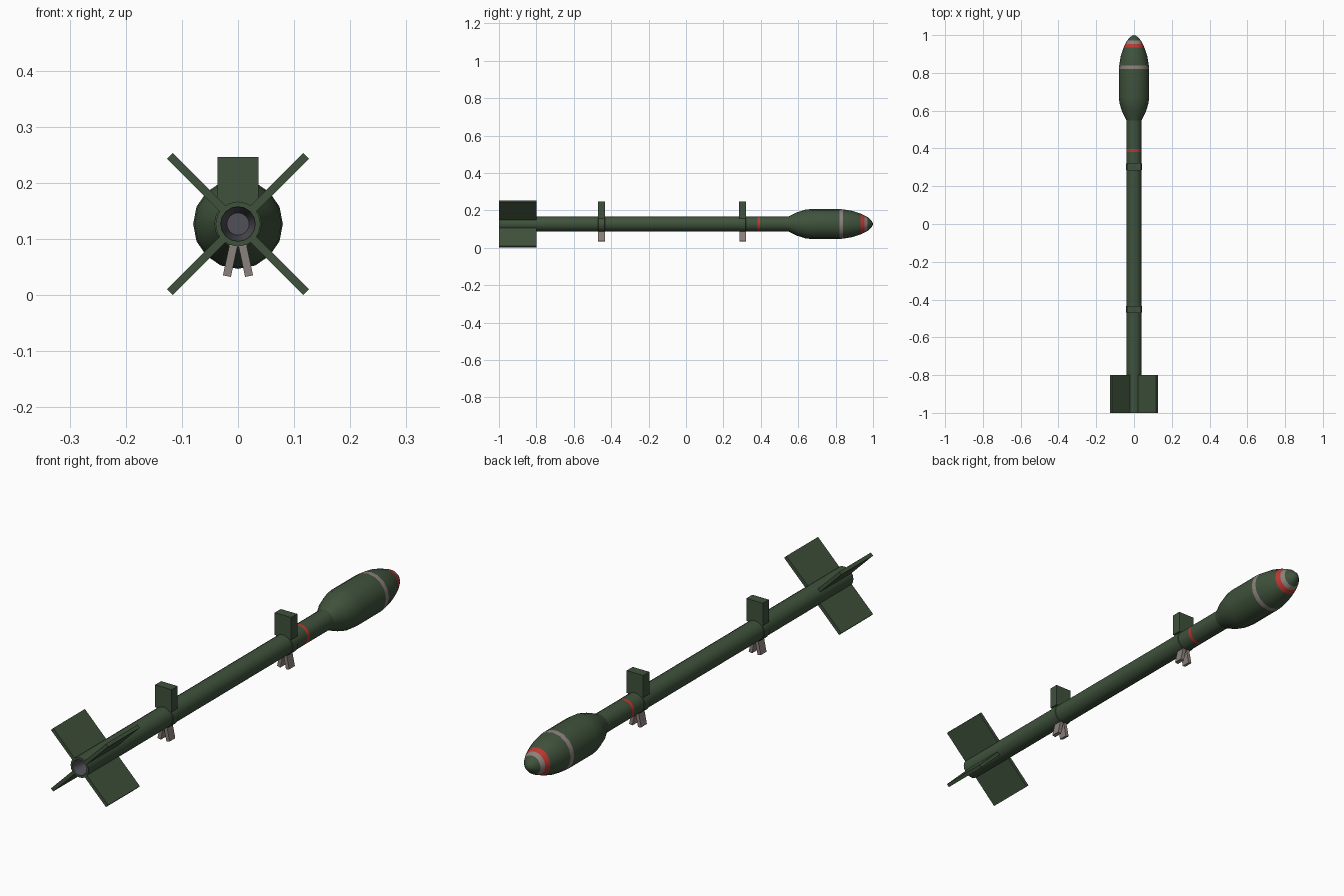
import bpy, bmesh
from math import cos, sin, pi, radians
from mathutils import Matrix, Vector

if "Cube" in bpy.data.objects:
    bpy.data.objects.remove(bpy.data.objects["Cube"])

AXIS_Z = 0.127
SIDES = 16


def material(name, rgb):
    m = bpy.data.materials.new(name)
    m.diffuse_color = (*rgb, 1)
    m.use_nodes = True
    m.node_tree.nodes["Principled BSDF"].inputs["Base Color"].default_value = m.diffuse_color
    return m


GREEN = material("olive_green", (0.05, 0.085, 0.045))
RED = material("red_band", (0.50, 0.04, 0.03))
PALE = material("pale_grey", (0.26, 0.22, 0.20))
DARK = material("dark_metal", (0.08, 0.08, 0.095))
MATS = [GREEN, RED, PALE, DARK]


def finish(name, bm, smooth=False):
    bmesh.ops.recalc_face_normals(bm, faces=bm.faces)
    me = bpy.data.meshes.new(name)
    bm.to_mesh(me)
    bm.free()
    for m in MATS:
        me.materials.append(m)
    ob = bpy.data.objects.new(name, me)
    bpy.context.collection.objects.link(ob)
    if smooth:
        bpy.ops.object.select_all(action='DESELECT')
        ob.select_set(True)
        bpy.context.view_layer.objects.active = ob
        bpy.ops.object.shade_smooth_by_angle(angle=radians(35))
    return ob


def lathe(name, profile, bands=None):
    """Spin (y, radius) points round the long axis; bands maps segment -> material slot."""
    bands = bands or {}
    bm = bmesh.new()
    rings = []
    for y, r in profile:
        if r == 0:
            rings.append([bm.verts.new((0, y, AXIS_Z))] * SIDES)
        else:
            rings.append([bm.verts.new((r * cos(2 * pi * i / SIDES), y,
                                        AXIS_Z + r * sin(2 * pi * i / SIDES)))
                          for i in range(SIDES)])
    for s, (a, b) in enumerate(zip(rings, rings[1:])):
        for i in range(SIDES):
            j = (i + 1) % SIDES
            quad = list(dict.fromkeys((a[i], a[j], b[j], b[i])))
            bm.faces.new(quad).material_index = bands.get(s, 0)
    return finish(name, bm, True)


def box(name, size, centre, angle=0, slot=0):
    """Box placed relative to the long axis, then turned about it."""
    bm = bmesh.new()
    bmesh.ops.create_cube(bm, size=1)
    m = (Matrix.Translation((0, 0, AXIS_Z)) @ Matrix.Rotation(angle, 4, 'Y')
         @ Matrix.Translation(centre) @ Matrix.Diagonal((*size, 1)))
    bm.transform(m)
    for f in bm.faces:
        f.material_index = slot
    return finish(name, bm)


# Motor tube with recessed nozzle at the rear and a red band near the front
lathe("motor_tube",
      [(-0.93, 0), (-0.93, 0.02), (-1.0, 0.031), (-1.0, 0.040), (0.382, 0.040),
       (0.396, 0.040), (0.56, 0.040)],
      {0: 3, 1: 3, 4: 1})

# Warhead with painted rings
lathe("warhead",
      [(0.54, 0.038), (0.55, 0.041), (0.595, 0.063), (0.64, 0.077), (0.67, 0.080),
       (0.82, 0.080), (0.84, 0.0785), (0.89, 0.070), (0.934, 0.055),
       (0.954, 0.046), (0.971, 0.037), (0.99, 0.020), (0.997, 0.010), (1.0, 0)],
      {5: 2, 8: 1, 9: 2})

# Four tail fins in an X
for k in range(4):
    box(f"tail_fin_{k + 1}", (0.014, 0.20, 0.137), (0, -0.90, 0.1035), pi / 4 + k * pi / 2)

# Launch lugs: collar, upright block and two splayed pegs below
for label, y in (("rear", -0.452), ("front", 0.303)):
    lathe(f"{label}_collar",
          [(y - 0.019, 0.038), (y - 0.016, 0.0425), (y + 0.016, 0.0425), (y + 0.019, 0.038)])
    box(f"{label}_lug", (0.073, 0.038, 0.089), (0, y, 0.0745))
    for side, s in (("left", 1), ("right", -1)):
        box(f"{label}_peg_{side}", (0.0145, 0.036, 0.065), (0, y, -0.0625),
            radians(12) * s, 2)
